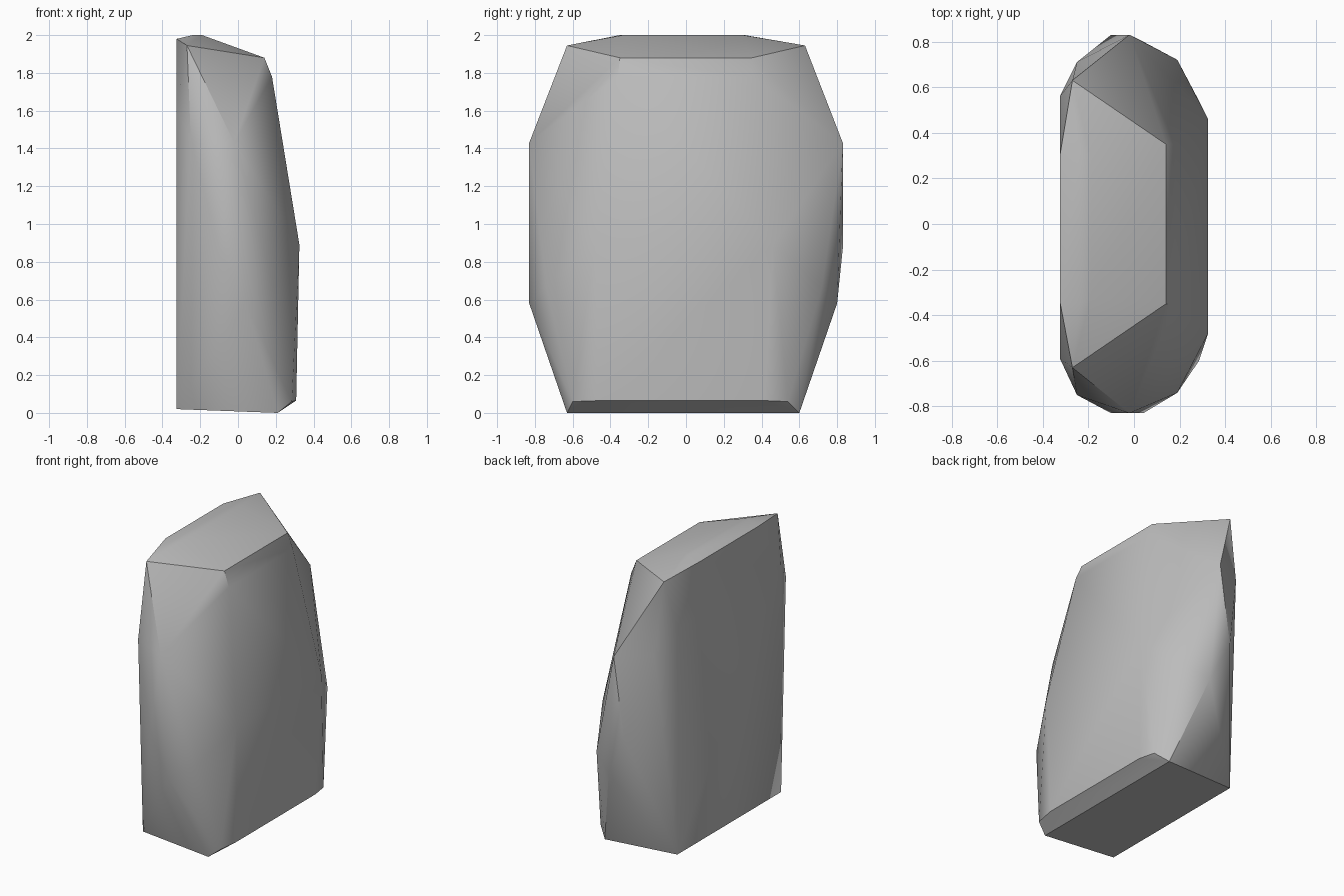
import bpy
import bmesh
import math

cube = bpy.data.objects.get("Cube")
if cube:
    bpy.data.objects.remove(cube, do_unlink=True)

# Plain grey stone
stone = bpy.data.materials.new("grey stone")
stone.use_nodes = True
grey = (0.5, 0.5, 0.5, 1)
stone.diffuse_color = grey
stone.node_tree.nodes["Principled BSDF"].inputs["Base Color"].default_value = grey

# Corners of the boulder: x, front y, back y, z
corners = [
    (-0.325, -0.59, 0.56, 0.02),   # base, flat side
    (0.21, -0.63, 0.60, 0.0),      # base, bulging side
    (0.285, -0.60, 0.54, 0.06),    # bevel above the base
    (0.308, -0.46, 0.42, 0.065),
    (0.325, -0.48, 0.46, 0.89),    # widest point of the bulge
    (0.19, -0.74, 0.72, 0.67),
    (0.04, -0.83, 0.80, 0.58),     # end ridges
    (-0.02, -0.83, 0.83, 1.43),
    (-0.10, -0.83, 0.83, 0.87),
    (-0.25, -0.75, 0.71, 1.45),
    (-0.325, -0.59, 0.56, 1.60),   # flat side
    (0.18, -0.36, 0.35, 1.78),     # shoulder
    (0.14, -0.35, 0.35, 1.88),
    (-0.27, -0.63, 0.63, 1.945),   # crown
    (-0.24, -0.35, 0.31, 2.0),
    (-0.19, -0.33, 0.30, 2.0),
    (-0.325, -0.34, 0.30, 1.98),
]

# Boulder: the hull around its corners
bm = bmesh.new()
for x, front, back, z in corners:
    bm.verts.new((x, front, z))
    bm.verts.new((x, back, z))
hull = bmesh.ops.convex_hull(bm, input=bm.verts[:])
loose = [v for v in bm.verts if not v.link_faces]
bmesh.ops.delete(bm, geom=loose, context='VERTS')
bmesh.ops.recalc_face_normals(bm, faces=bm.faces[:])
mesh = bpy.data.meshes.new("boulder")
bm.to_mesh(mesh)
bm.free()
mesh.materials.append(stone)

boulder = bpy.data.objects.new("boulder", mesh)
bpy.context.collection.objects.link(boulder)
bpy.ops.object.select_all(action='DESELECT')
bpy.context.view_layer.objects.active = boulder
boulder.select_set(True)
bpy.ops.object.shade_smooth_by_angle(angle=math.radians(35))
